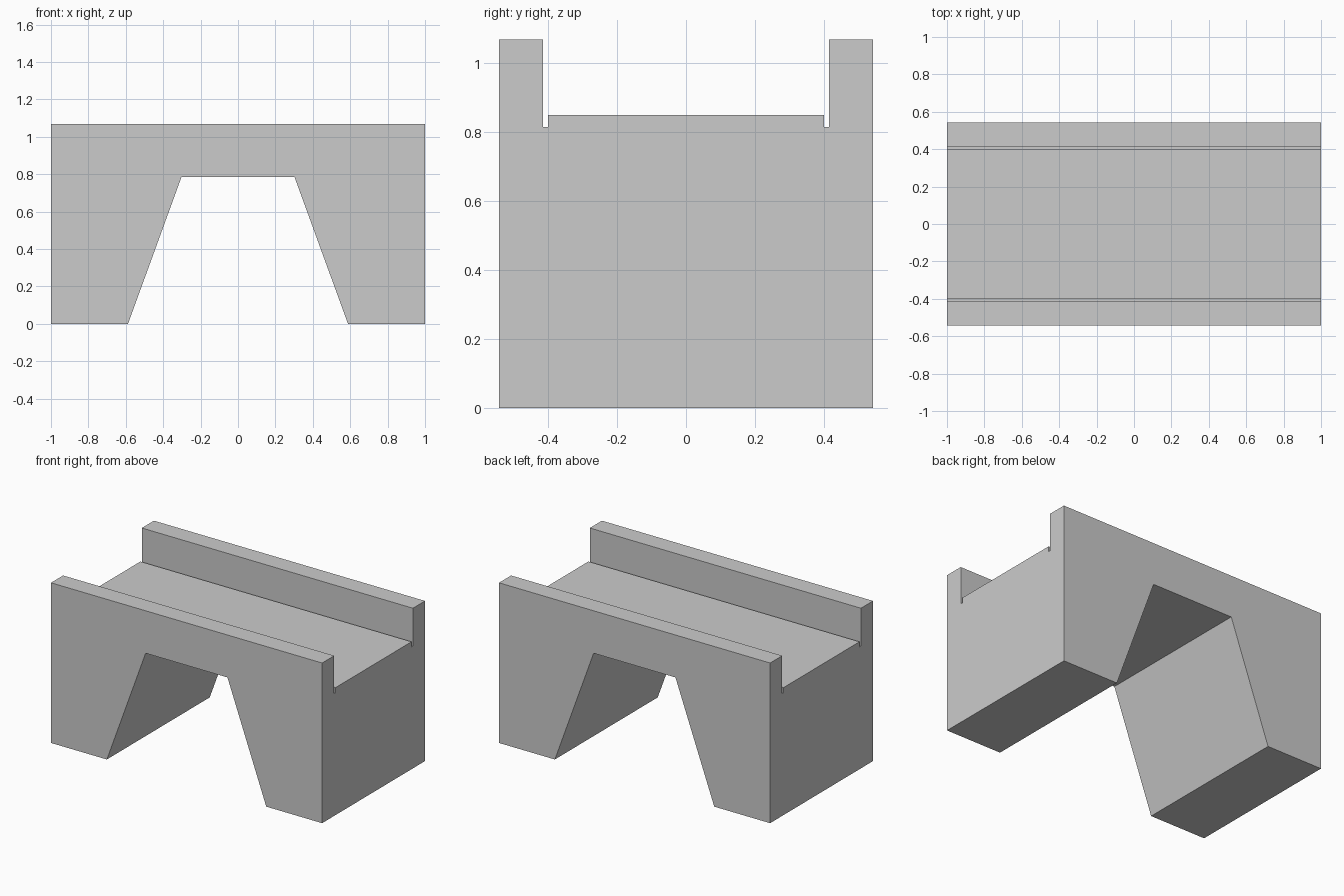
import bpy
import bmesh
from mathutils import Vector

if "Cube" in bpy.data.objects:
    bpy.data.objects.remove(bpy.data.objects["Cube"])


def prism(name, points, extrude):
    """Extrude a closed 3D outline along a vector into a solid."""
    bm = bmesh.new()
    face = bm.faces.new([bm.verts.new(p) for p in points])
    result = bmesh.ops.extrude_face_region(bm, geom=[face], use_keep_orig=True)
    verts = [v for v in result["geom"] if isinstance(v, bmesh.types.BMVert)]
    bmesh.ops.translate(bm, verts=verts, vec=Vector(extrude))
    bmesh.ops.recalc_face_normals(bm, faces=bm.faces)
    mesh = bpy.data.meshes.new(name)
    bm.to_mesh(mesh)
    bm.free()
    obj = bpy.data.objects.new(name, mesh)
    bpy.context.collection.objects.link(obj)
    return obj


def mirrored(half):
    """Complete a symmetric outline from its positive half."""
    return half + [(-a, z) for a, z in reversed(half)]


# Bridge body: side profile with parapets, gutters and raised deck
section = mirrored([(0.542, 0), (0.542, 1.068), (0.4145, 1.068),
                    (0.4145, 0.815), (0.40, 0.815), (0.40, 0.85)])
bridge = prism("bridge_body", [(-1, y, z) for y, z in section], (2, 0, 0))

# Tapered opening through the bridge, cut slightly past the base and sides
slope = (0.588 - 0.302) / 0.785
opening = mirrored([(0.588 + 0.1 * slope, -0.1), (0.302, 0.785)])
cutter = prism("opening_cutter", [(x, -0.8, z) for x, z in opening], (0, 1.6, 0))
cutter.hide_render = True
cutter.hide_viewport = True

cut = bridge.modifiers.new("opening", "BOOLEAN")
cut.operation = "DIFFERENCE"
cut.solver = "EXACT"
cut.object = cutter
